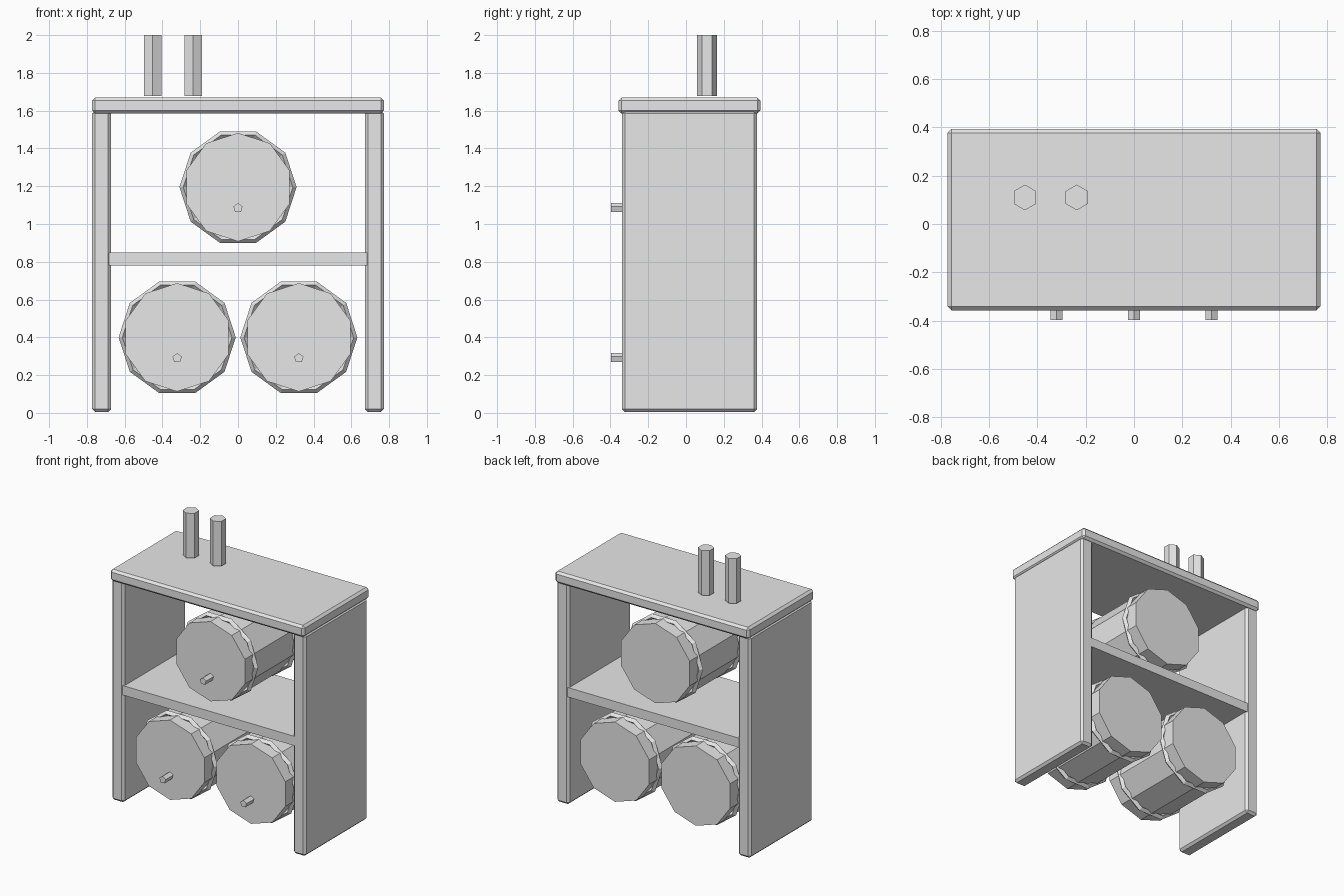
import bpy
from math import pi

if "Cube" in bpy.data.objects:
    bpy.data.objects.remove(bpy.data.objects["Cube"], do_unlink=True)

grey = bpy.data.materials.new("plain grey")
grey.use_nodes = True
grey.diffuse_color = (0.8, 0.8, 0.8, 1)
grey.node_tree.nodes["Principled BSDF"].inputs["Base Color"].default_value = (0.8, 0.8, 0.8, 1)

MID_Y = 0.018          # depth centre of the rack and barrels
ALONG_Y = (pi / 2, 0, 0)


def finish(name):
    obj = bpy.context.object
    obj.name = name
    obj.data.materials.append(grey)
    return obj


def box(name, centre, size, bevel=0):
    bpy.ops.mesh.primitive_cube_add(size=1, location=centre)
    obj = finish(name)
    obj.scale = size
    bpy.ops.object.transform_apply(location=False, rotation=False, scale=True)
    if bevel:
        mod = obj.modifiers.new("edge chamfer", 'BEVEL')
        mod.width = bevel
        mod.segments = 1
    return obj


def prism(name, sides, radius, depth, centre, rotation=(0, 0, 0)):
    bpy.ops.mesh.primitive_cylinder_add(vertices=sides, radius=radius, depth=depth,
                                        location=centre, rotation=rotation)
    return finish(name)


def barrel(name, x, z):
    prism(name + "_body", 10, 0.287, 0.66, (x, MID_Y, z), ALONG_Y)
    # four-sided hoops near each end
    for end, y in (("front", MID_Y - 0.23), ("back", MID_Y + 0.23)):
        bpy.ops.mesh.primitive_torus_add(major_segments=10, minor_segments=4,
                                         major_radius=0.29, minor_radius=0.02,
                                         location=(x, y, z), rotation=ALONG_Y)
        finish(f"{name}_{end}_hoop")
    # tap low on the front end
    prism(name + "_tap", 5, 0.026, 0.12, (x, -0.338, z - 0.11), ALONG_Y)


# Rack
box("top_slab", (0, MID_Y, 1.627), (1.545, 0.752, 0.084), 0.016)
for side, sign in (("left", 1), ("right", -1)):
    box(side + "_panel", (sign * 0.722, MID_Y, 0.802), (0.1, 0.716, 1.596), 0.016)
box("shelf", (0, MID_Y, 0.814), (1.37, 0.706, 0.068))

# Barrels
barrel("upper_barrel", 0, 1.195)
barrel("lower_left_barrel", 0.322, 0.4)
barrel("lower_right_barrel", -0.322, 0.4)

# Upright mugs standing just clear of the slab
for name, x in (("outer_post", -0.452), ("inner_post", -0.237)):
    prism(name, 6, 0.053, 0.322, (x, 0.11, 1.839))
